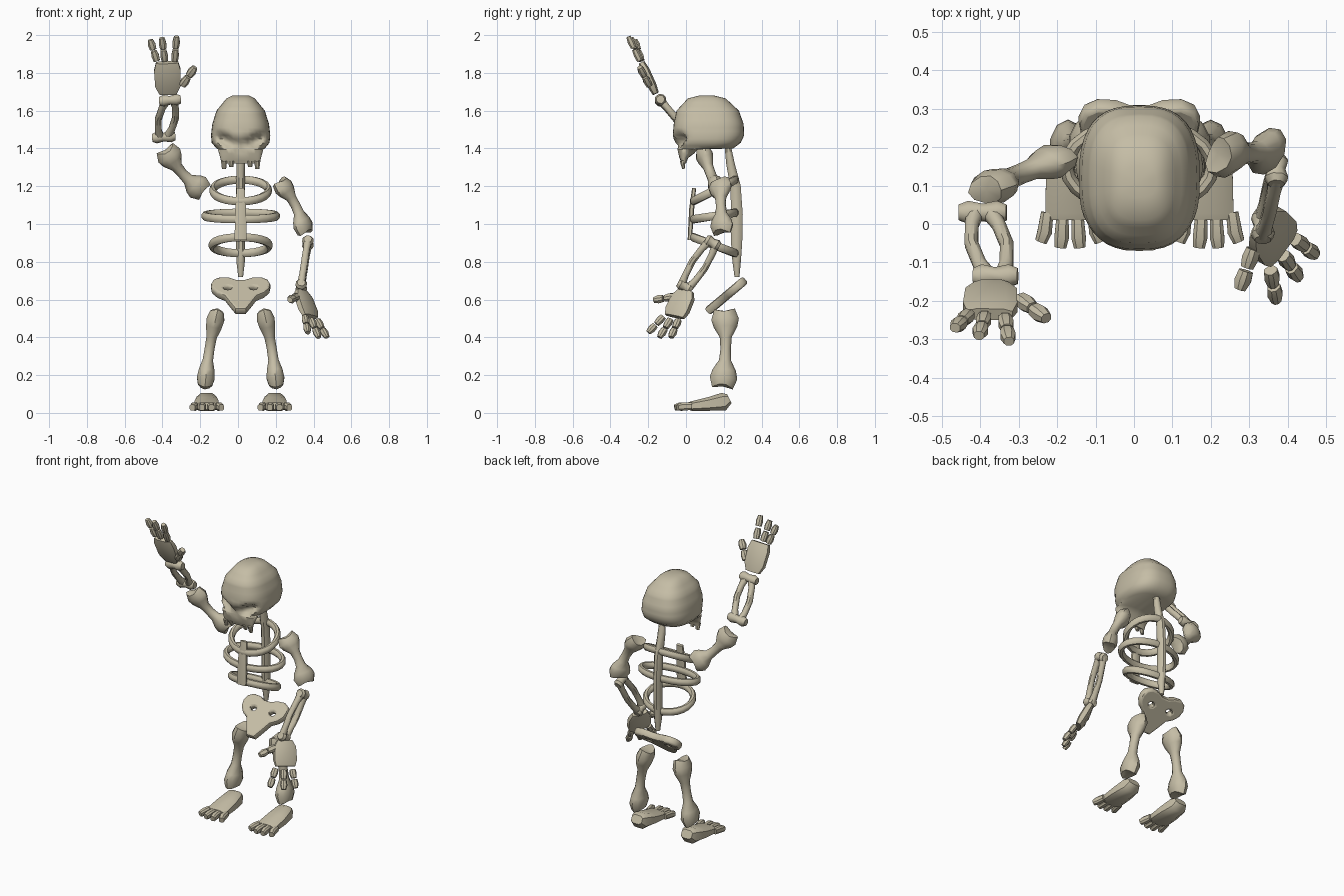
import bpy, bmesh, math
from mathutils import Vector as V, Matrix

if "Cube" in bpy.data.objects:
    bpy.data.objects.remove(bpy.data.objects["Cube"])

CX = 0.014  # body axis
bone_mat = bpy.data.materials.new("old bone")
bone_mat.diffuse_color = (0.56, 0.51, 0.38, 1)
bone_mat.use_nodes = True
bone_mat.node_tree.nodes["Principled BSDF"].inputs["Base Color"].default_value = bone_mat.diffuse_color


def finish(ob, angle=45):
    ob.data.materials.clear()
    ob.data.materials.append(bone_mat)
    bpy.ops.object.select_all(action='DESELECT')
    ob.select_set(True)
    bpy.context.view_layer.objects.active = ob
    bpy.ops.object.shade_smooth_by_angle(angle=math.radians(angle))


def loft(name, rings, side, n=10, power=1.0, closed=False, notch=0.0, axis=None, push=None, angle=45):
    """Skin through rings (point, half width along side, half thickness)."""
    bm = bmesh.new()
    pts = [V(r[0]) for r in rings]
    m = len(pts)
    loops = []
    for i, (p, (_, a, b)) in enumerate(zip(pts, rings)):
        if axis:
            t = V(axis)
        elif closed:
            t = pts[(i + 1) % m] - pts[i - 1]
        else:
            t = pts[min(i + 1, m - 1)] - pts[max(i - 1, 0)]
        t.normalize()
        u = V(side) - t * V(side).dot(t)
        u.normalize()
        v = t.cross(u)
        end = -1 if i == 0 else (1 if i == m - 1 else 0)
        loop = []
        for k in range(n):
            th = 2 * math.pi * (k + 0.5 * (n in (4, 8))) / n
            c, s = math.cos(th), math.sin(th)
            c2 = math.copysign(abs(c) ** power, c)
            s2 = math.copysign(abs(s) ** power, s)
            co = p + u * a * c2 + v * b * s2 + t * end * notch * c * c
            loop.append(bm.verts.new(push(co) if push else co))
        loops.append(loop)
    for i in range(m if closed else m - 1):
        A, B = loops[i], loops[(i + 1) % m]
        for k in range(n):
            bm.faces.new((A[k], A[(k + 1) % n], B[(k + 1) % n], B[k]))
    if not closed:
        for i, e in ((0, -1), (-1, 1)):
            c = bm.verts.new(sum((w.co for w in loops[i]), V()) / n)
            for k in range(n):
                bm.faces.new((loops[i][k], loops[i][(k + 1) % n], c))
    bmesh.ops.recalc_face_normals(bm, faces=bm.faces)
    me = bpy.data.meshes.new(name)
    bm.to_mesh(me)
    bm.free()
    ob = bpy.data.objects.new(name, me)
    bpy.context.collection.objects.link(ob)
    finish(ob, angle)
    return ob


def long_bone(name, A, B, side, bend=(0, 0, 0), r=0.028, w=0.068):
    A, B = V(A), V(B)
    prof = [(0, .75 * w, .55 * w), (.09, w, .68 * w), (.2, .85 * w, .6 * w), (.34, r * 1.1, r),
            (.5, r * .95, r * .95), (.66, r * 1.1, r), (.8, .85 * w, .6 * w), (.91, w, .68 * w), (1, .75 * w, .55 * w)]
    loft(name, [(A.lerp(B, t) + V(bend) * math.sin(math.pi * t), a, b) for t, a, b in prof],
         side, notch=0.02)


def forearm(name, A, B, side, gap, ends):
    A, B, side = V(A), V(B), V(side).normalized()
    for s, part in ((-1, "ulna"), (1, "radius")):
        loft(f"{name}_{part}", [(A.lerp(B, t) + side * s * (.02 + gap * math.sin(math.pi * t)), r, r)
             for t, r in ((0, .024), (.2, .019), (.5, .019), (.8, .019), (1, .024))], B - A + side * .3, n=8)
    for P, w, part in ((A, ends[0], "elbow"), (B, ends[1], "wrist")):
        loft(f"{name}_{part}", [(P + side * w * t, a, a) for t, a in
             ((-1, .022), (-.6, .032), (0, .024), (.6, .032), (1, .022))], B - A, n=8)


def digit(name, root, tip, side, r=.02):
    root, tip = V(root), V(tip)
    for j, (a, b) in enumerate(((0, .46), (.54, 1))):
        loft(f"{name}_{j}", [(root.lerp(tip, a + (b - a) * t), r * k, r * k * .9)
             for t, k in ((0, .9), (.5, 1.05), (1, .8 - .1 * j))], side, n=8, power=.8, angle=30)


def hand(name, W, K, side, fingers, thumb):
    W, K = V(W), V(K)
    loft(name + "_palm", [(W.lerp(K, t), a, b) for t, a, b in
         ((0, .048, .018), (.25, .07, .025), (.75, .074, .025), (1, .062, .017))],
         side, n=8, power=.6, angle=30)
    for i, (a, b) in enumerate(fingers):
        digit(f"{name}_finger_{i}", a, b, side)
    digit(name + "_thumb", *thumb, side, r=.022)


# Skull: stacked rings (z, front y, back y, half width), eye sockets and nose pressed in
table = [(1.68, .07, .15, .045), (1.665, .01, .21, .075), (1.60, -.05, .28, .128), (1.53, -.065, .305, .15),
         (1.47, -.07, .308, .157), (1.43, -.06, .29, .153), (1.40, -.05, .25, .128),
         (1.395, -.048, .06, .12), (1.35, -.035, .012, .108), (1.32, -.022, .0, .10)]
rings = []
for q, r in zip(table, table[1:]):
    steps = max(1, round((q[0] - r[0]) / .02))
    for i in range(steps):
        z, f, b, w = (q[k] + (r[k] - q[k]) * i / steps for k in range(4))
        rings.append(((CX, (f + b) / 2, z), w, (b - f) / 2))
z, f, b, w = table[-1]
rings.append(((CX, (f + b) / 2, z), w, (b - f) / 2))


def face_dents(co):
    if co.y < .06 and co.z > 1.36:
        x = abs(co.x - CX)
        d = ((x - .08) / .05) ** 2 + ((co.z - 1.445 - .35 * (x - .08)) / .03) ** 2
        nose = (x / .022) ** 2 + ((co.z - 1.40) / .025) ** 2
        co.y += .05 * math.exp(-d * d) + .02 * math.exp(-nose)
    return co


loft("skull", rings, (1, 0, 0), n=40, power=.75, axis=(0, 0, 1), push=face_dents, angle=60)
for i, (x, d) in enumerate(((-.088, 0), (-.05, .01), (.05, .01), (.088, 0))):
    loft(f"tooth_{i}", [((CX + x, -.02, 1.335), .018, .014), ((CX + x, -.013, 1.292 + d), .012, .008)],
         (1, 0, 0), n=8, angle=30)

# Spine, breastbone and three rib hoops
loft("spine", [((CX, y, z), a, b) for y, z, a, b in
     ((.22, 1.42, .02, .018), (.235, 1.32, .024, .024), (.262, 1.2, .026, .03), (.27, 1.05, .026, .033),
      (.268, .9, .026, .032), (.268, .8, .024, .024), (.27, .72, .014, .014))], (1, 0, 0), n=8)
loft("breastbone", [((CX, .043, 1.19), .022, .011), ((CX, .03, 1.08), .03, .014), ((CX, .02, .915), .034, .012)],
     (1, 0, 0), n=8, power=.6, angle=30)
for i, (rx, zf, zb) in enumerate(((.148, 1.12, 1.235), (.19, 1.025, 1.06), (.152, .93, .845))):
    hoop = []
    for k in range(24):
        a = 2 * math.pi * k / 24
        hoop.append(((CX + rx * math.sin(a), .15 - .112 * math.cos(a), (zf + zb) / 2 + (zf - zb) / 2 * math.cos(a)),
                     .023, .019))
    loft(f"rib_hoop_{i}", hoop, (0, 0, 1), n=8, closed=True)

# Pelvis: tilted butterfly plate with two holes
half = [(.028, 0), (.06, .06), (.085, .11), (.125, .135), (.152, .17), (.158, .21), (.145, .245),
        (.11, .265), (.06, .262), (.025, .245)]
cu = bpy.data.curves.new("pelvis", 'CURVE')
cu.dimensions, cu.fill_mode = '2D', 'BOTH'
cu.extrude, cu.bevel_depth, cu.offset, cu.bevel_resolution = .01, .013, -.013, 1
hole = [(.02 * math.cos(k * math.pi / 4), .013 * math.sin(k * math.pi / 4)) for k in range(8)]
for pts in (half + [(-x, y) for x, y in reversed(half)],
            [(x - .068, y + .175) for x, y in hole], [(x + .068, y + .175) for x, y in hole]):
    sp = cu.splines.new('POLY')
    sp.points.add(len(pts) - 1)
    for p, (x, y) in zip(sp.points, pts):
        p.co = (x, y, 0, 1)
    sp.use_cyclic_u = True
pelvis = bpy.data.objects.new("pelvis", cu)
bpy.context.collection.objects.link(pelvis)
pelvis.matrix_world = Matrix.Translation((CX, .112, .535)) @ Matrix.Rotation(math.radians(40), 4, 'X')
bpy.ops.object.select_all(action='DESELECT')
pelvis.select_set(True)
bpy.context.view_layer.objects.active = pelvis
bpy.ops.object.convert(target='MESH')
finish(bpy.context.view_layer.objects.active)

# Legs and feet, mirrored
for s, nm in ((-1, "right"), (1, "left")):
    long_bone(nm + "_leg", (CX + s * .125, .205, .53), (CX + s * .188, .195, .15), (0, 1, 0),
              bend=(s * .008, .01, 0), r=.029, w=.073)
    fx = CX + s * .18
    loft(nm + "_foot", [((fx, y, z), a, b) for y, z, a, b in
         ((.23, .075, .04, .027), (.20, .06, .055, .05), (.12, .047, .066, .038), (.03, .036, .068, .027),
          (.01, .036, .06, .02))], (1, 0, 0), n=8, power=.65)
    for i, (dx, yt) in enumerate(((-.066, -.045), (-.022, -.06), (.022, -.06), (.068, -.045))):
        loft(f"{nm}_toe_{i}", [((fx + dx * .9, .015 if i in (1, 2) else .03, .035), .017, .02),
             ((fx + dx, yt + .025, .033), .02, .023), ((fx + dx * 1.15, yt, .028), .016, .017)],
             (1, 0, 0), n=8, power=.7, angle=30)

# Lowered arm
long_bone("lowered_upper_arm", (.225, .18, 1.215), (.352, .19, .965), (.5, .8, .2), bend=(.015, 0, .01))
forearm("lowered_forearm", (.37, .14, .90), (.335, -.005, .67), (0, .87, -.5), .018, (.042, .042))
hand("lowered_hand", (.335, .0, .645), (.383, -.06, .51), (.6, .78, -.2),
     [((.355, -.12, .51), (.37, -.2, .425)), ((.388, -.082, .495), (.428, -.14, .40)),
      ((.42, -.04, .492), (.472, -.08, .40))],
     ((.31, -.065, .615), (.275, -.17, .598)))

# Raised arm
long_bone("raised_upper_arm", (-.192, .17, 1.18), (-.378, .09, 1.385), (.7, 0, .7), bend=(-.01, 0, -.015))
forearm("raised_forearm", (-.393, .03, 1.46), (-.36, -.135, 1.655), (1, 0, .08), .026, (.062, .058))
hand("raised_hand", (-.37, -.16, 1.69), (-.375, -.235, 1.855), (1, 0, 0),
     [((-.43, -.235, 1.865), (-.465, -.27, 1.975)), ((-.388, -.24, 1.865), (-.403, -.29, 1.985)),
      ((-.335, -.245, 1.865), (-.325, -.305, 1.992))],
     ((-.295, -.195, 1.735), (-.228, -.245, 1.83)))
